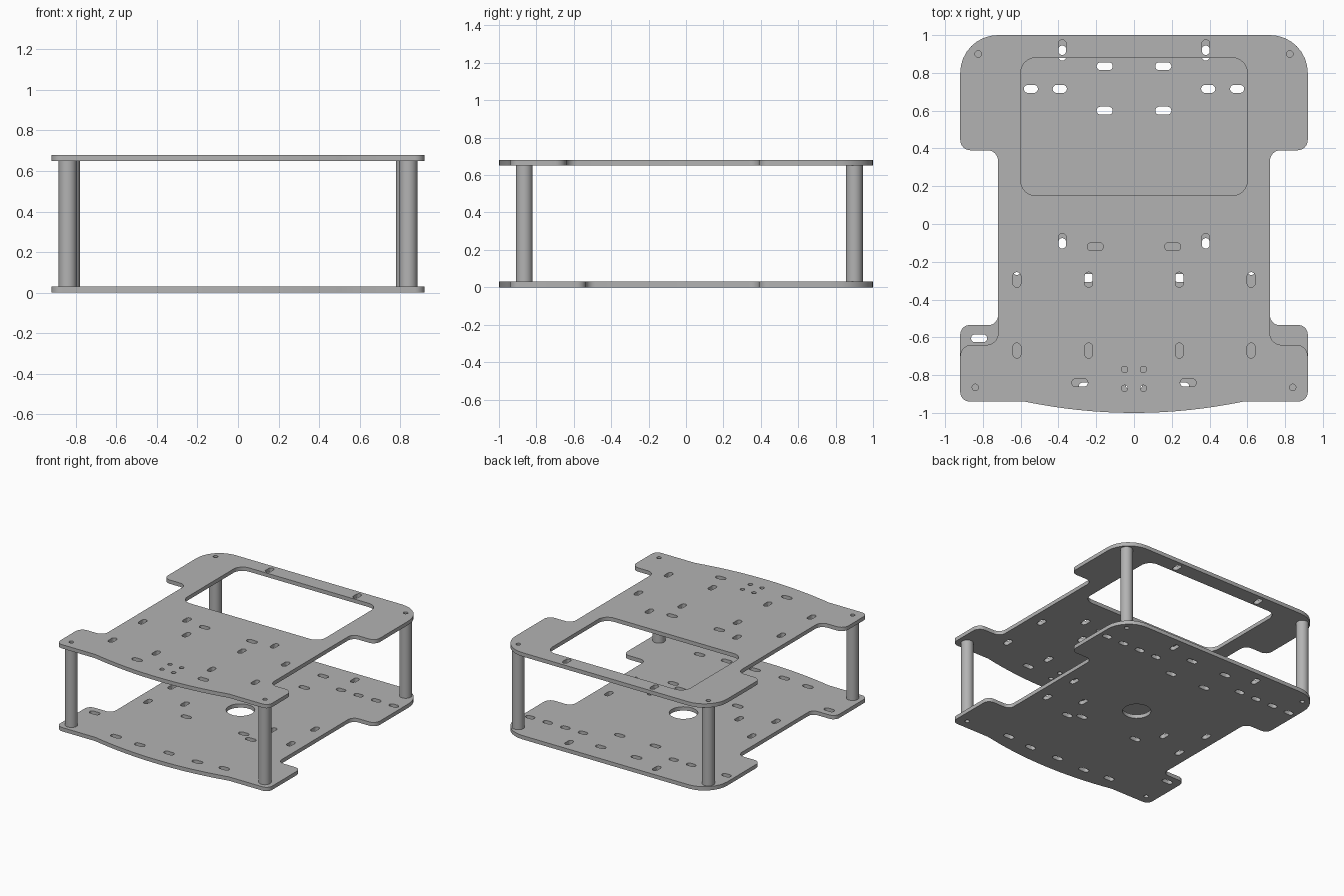
import bpy
import bmesh
import math
from mathutils import Vector

cube = bpy.data.objects.get("Cube")
if cube:
    bpy.data.objects.remove(cube, do_unlink=True)

grey = bpy.data.materials.new("plain_grey")
grey.use_nodes = True
grey.diffuse_color = (0.45, 0.45, 0.45, 1)
grey.node_tree.nodes["Principled BSDF"].inputs["Base Color"].default_value = grey.diffuse_color

THICK, TOP_Z = 0.03, 0.65


def rounded(corners, steps=8):
    """Closed outline from (x, y, fillet radius) corners."""
    out = []
    for i, (x, y, r) in enumerate(corners):
        p = Vector((x, y))
        if r == 0:
            out.append(p)
            continue
        a = (Vector(corners[i - 1][:2]) - p).normalized()
        b = (Vector(corners[(i + 1) % len(corners)][:2]) - p).normalized()
        centre = p + (a + b) * r
        for k in range(steps + 1):
            t = k / steps * math.pi / 2
            out.append(centre - b * r * math.cos(t) - a * r * math.sin(t))
    return out


def slot(x, y, w, h):
    """Round-ended slot, or a circle when w equals h."""
    r = min(w, h) / 2
    dx, dy = w / 2 - r, h / 2 - r
    out = []
    for k in range(24):
        t = (k + 0.5) / 24 * math.tau
        c, s = math.cos(t), math.sin(t)
        out.append(Vector((x + math.copysign(dx, c) + r * c,
                           y + math.copysign(dy, s) + r * s)))
    return out


def both(x, y, w, h):
    return [slot(x, y, w, h), slot(-x, y, w, h)]


def plate_outline(tab_y, tab_r):
    """Half outline from the bowed front to the back, then mirrored."""
    half = [(0.58 * k / 8, -1 + 0.06 * (k / 8) ** 2, 0) for k in range(9)]
    half += [(0.92, -0.94, 0.05), (0.92, tab_y, tab_r), (0.72, tab_y, tab_r),
             (0.72, 0.39, 0.055), (0.92, 0.39, 0.055), (0.92, 1, 0.2)]
    return rounded(half + [(-x, y, r) for x, y, r in reversed(half[1:])])


def finish(obj):
    obj.data.materials.clear()
    obj.data.materials.append(grey)
    bpy.ops.object.select_all(action="DESELECT")
    obj.select_set(True)
    bpy.context.view_layer.objects.active = obj
    bpy.ops.object.shade_smooth_by_angle(angle=math.radians(35))


def make_plate(name, outlines, z):
    curve = bpy.data.curves.new(name, "CURVE")
    curve.dimensions, curve.fill_mode = "2D", "BOTH"
    curve.extrude = THICK / 2
    for pts in outlines:
        spline = curve.splines.new("POLY")
        spline.points.add(len(pts) - 1)
        for sp, p in zip(spline.points, pts):
            sp.co = (p.x, p.y, 0, 1)
        spline.use_cyclic_u = True
    temp = bpy.data.objects.new(name + "_profile", curve)
    bpy.context.collection.objects.link(temp)
    bpy.context.view_layer.update()
    mesh = bpy.data.meshes.new_from_object(
        temp.evaluated_get(bpy.context.evaluated_depsgraph_get()))
    bpy.data.objects.remove(temp, do_unlink=True)
    bm = bmesh.new()
    bm.from_mesh(mesh)
    bmesh.ops.remove_doubles(bm, verts=bm.verts, dist=0.0002)
    bmesh.ops.recalc_face_normals(bm, faces=bm.faces)
    bm.to_mesh(mesh)
    bm.free()
    obj = bpy.data.objects.new(name, mesh)
    bpy.context.collection.objects.link(obj)
    obj.location.z = z + THICK / 2
    finish(obj)


L, W = 0.085, 0.042
posts = [(0.84, -0.865), (0.825, 0.9)]
screw_holes = [h for x, y in posts for h in both(x, y, 0.034, 0.034)]

# Upper plate: window, slots and a small square of screw holes
upper = [plate_outline(-0.64, 0.06)] + screw_holes
upper.append(rounded([(-0.6, 0.15, 0.08), (0.6, 0.15, 0.08),
                      (0.6, 0.88, 0.08), (-0.6, 0.88, 0.08)]))
for x, y in [(0.38, 0.935), (0.38, -0.09), (0.62, -0.295),
             (0.24, -0.295), (0.62, -0.67), (0.24, -0.67)]:
    upper += both(x, y, W, L - 0.005)
for x, y in [(0.205, -0.12), (0.287, -0.84)]:
    upper += both(x, y, L, W)
for y in (-0.77, -0.87):
    upper += both(0.05, y, 0.034, 0.034)
make_plate("upper_plate", upper, TOP_Z)

# Lower plate: round cable hole and rows of slots
lower = [plate_outline(-0.535, 0.05), slot(0, 0.03, 0.205, 0.205)] + screw_holes
for x, y in [(0.38, 0.905), (0.38, -0.115), (0.62, -0.23), (0.62, 0.07)]:
    lower += both(x, y, W, L - 0.005)
for x, y in [(0.155, 0.835), (0.155, 0.6), (0.25, -0.285), (0.25, -0.86), (0.47, -0.84)]:
    lower += both(x, y, L, W)
for k in range(4):
    lower += both(0.393 + 0.153 * k, 0.715, 0.075, W)
lower += [slot(0, -0.855, L, W), slot(-0.82, -0.605, L, W), slot(0.345, -0.335, L, W)]
make_plate("lower_plate", lower, 0)

# Four round standoffs
for (x, y), end in zip(posts, ("front", "back")):
    for side, label in ((1, "left"), (-1, "right")):
        bpy.ops.mesh.primitive_cylinder_add(
            vertices=32, radius=0.045, depth=TOP_Z - THICK,
            location=(side * x, y, (TOP_Z + THICK) / 2))
        post = bpy.context.object
        post.name = f"{end}_{label}_standoff"
        finish(post)
